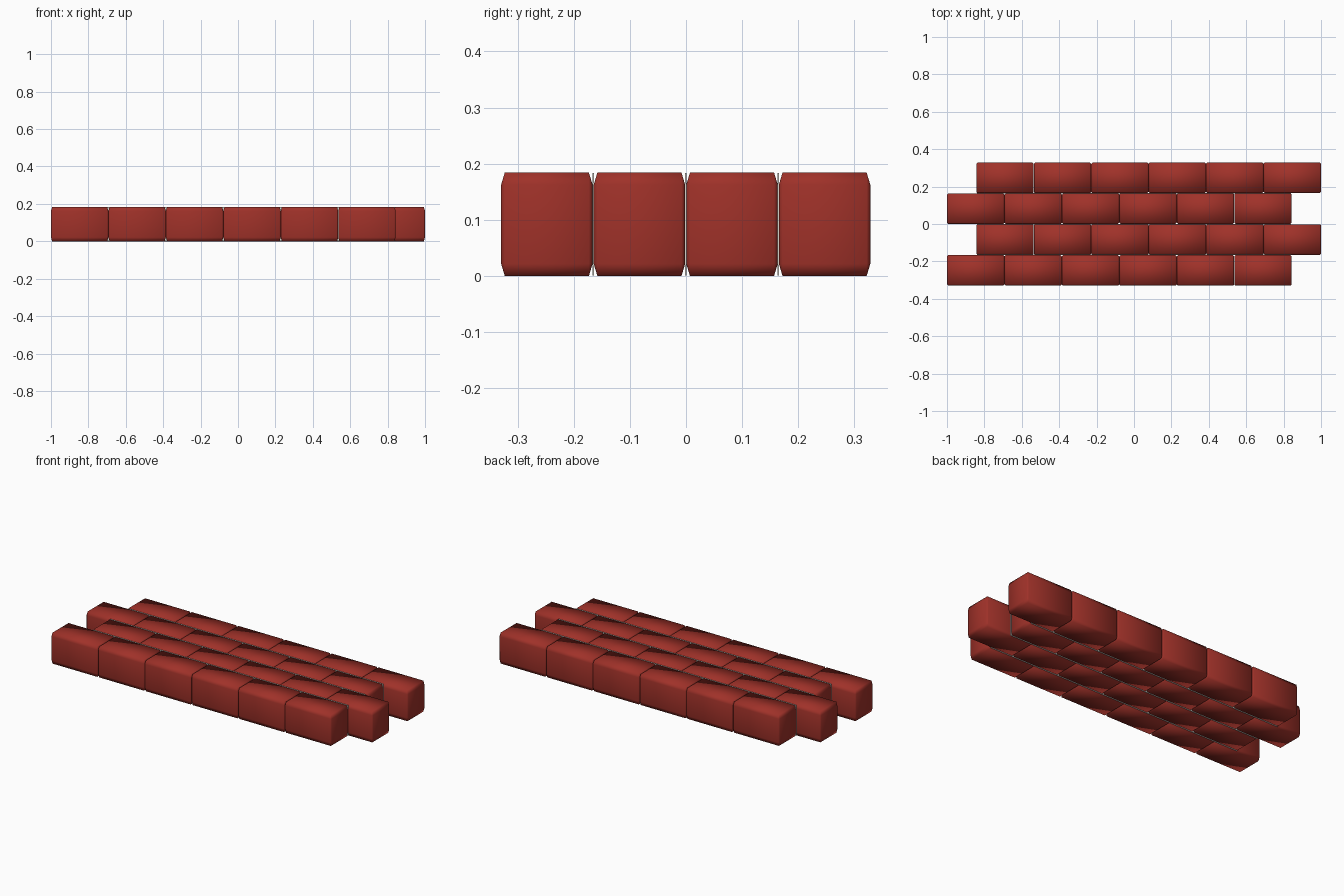
import bpy, bmesh
from mathutils import Matrix, Vector

if "Cube" in bpy.data.objects:
    bpy.data.objects.remove(bpy.data.objects["Cube"])

SIZE = Vector((0.307, 0.163, 0.184))   # one brick
PITCH = 0.3072                         # spacing along a row
ROWS = [(-0.248, -1.0), (-0.083, -0.843), (0.082, -1.0), (0.247, -0.843)]


def material(name, rgb):
    m = bpy.data.materials.new(name)
    m.diffuse_color = (*rgb, 1)
    m.use_nodes = True
    m.node_tree.nodes["Principled BSDF"].inputs["Base Color"].default_value = m.diffuse_color
    return m


brick_red = material("brick red", (0.35, 0.031, 0.022))
pale_mortar = material("pale mortar", (0.68, 0.66, 0.60))


def box_mesh(name, size, mat, proto=None):
    """Box of a given size; proto is the shape it is chamfered at before stretching."""
    bm = bmesh.new()
    bmesh.ops.create_cube(bm, size=1)
    if proto:
        bmesh.ops.scale(bm, vec=proto, verts=bm.verts)
        bmesh.ops.bevel(bm, geom=bm.edges[:], offset=0.04, segments=1, affect='EDGES')
        size = [s / p for s, p in zip(size, proto)]
        for f in bm.faces:
            f.smooth = True
    bmesh.ops.scale(bm, vec=size, verts=bm.verts)
    bmesh.ops.recalc_face_normals(bm, faces=bm.faces)
    mesh = bpy.data.meshes.new(name)
    bm.to_mesh(mesh)
    bm.free()
    mesh.materials.append(mat)
    return mesh


def place(name, mesh, loc):
    ob = bpy.data.objects.new(name, mesh)
    ob.location = loc
    bpy.context.collection.objects.link(ob)


# Four staggered rows of six bricks, chamfered deeper in height than in width
brick = box_mesh("brick", SIZE, brick_red, (1.9, 1.0, 0.34))
for r, (y, start) in enumerate(ROWS):
    for i in range(6):
        place(f"brick_row{r + 1}_{i + 1}", brick,
              (start + SIZE.x / 2 + i * PITCH, y, SIZE.z / 2))

# Thin mortar sheets where neighbouring rows overlap
sheet = box_mesh("mortar", (1.68, 0.003, 0.182), pale_mortar)
for r in range(3):
    place(f"mortar_{r + 1}", sheet, (0, (ROWS[r][0] + ROWS[r + 1][0]) / 2, SIZE.z / 2))
